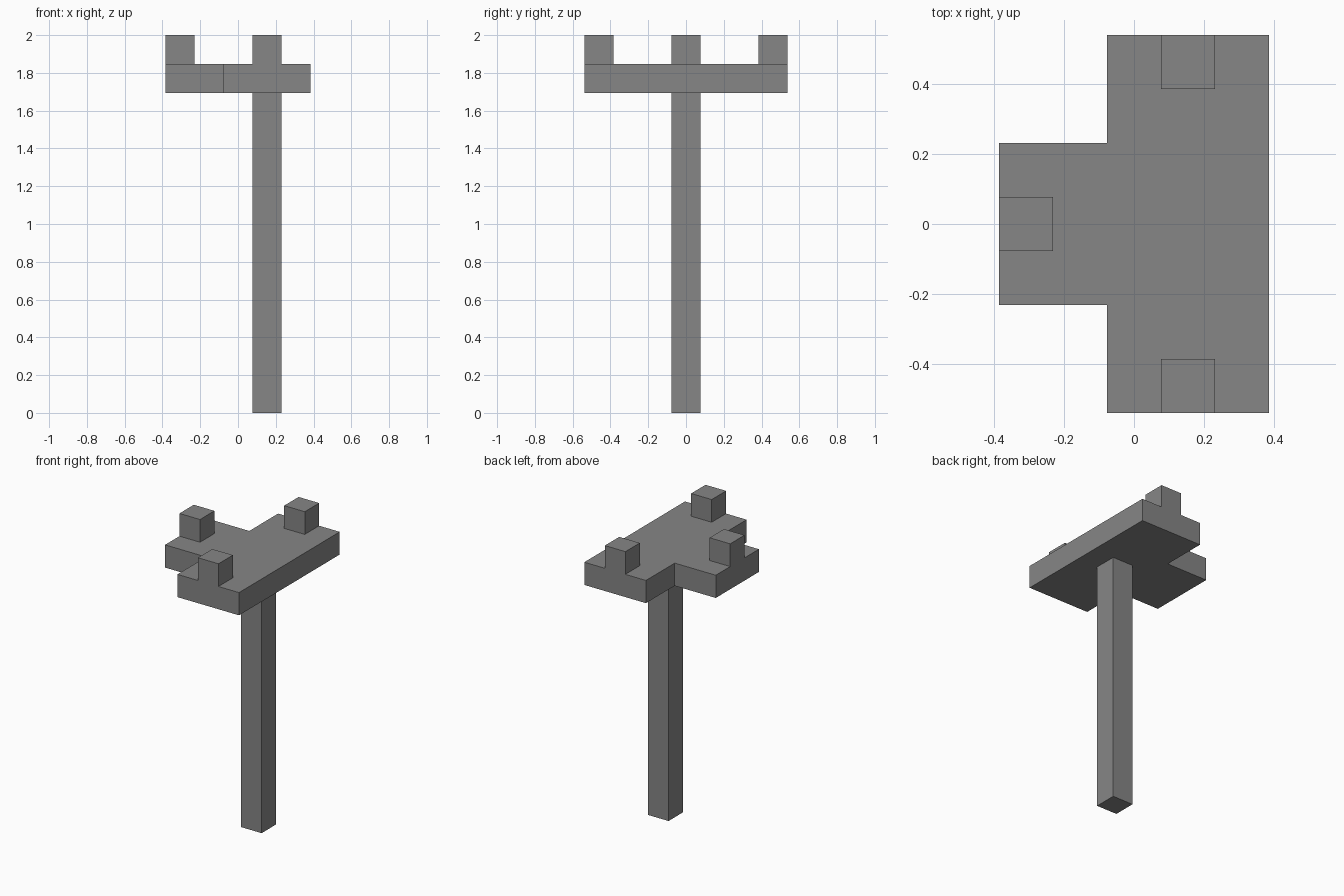
import bpy
import bmesh

if "Cube" in bpy.data.objects:
    bpy.data.objects.remove(bpy.data.objects["Cube"], do_unlink=True)

U = 2 / 13  # one block: the model is 13 blocks tall

grey = bpy.data.materials.new("stone grey")
grey.use_nodes = True
colour = (0.24, 0.24, 0.24, 1)
grey.diffuse_color = colour
grey.node_tree.nodes["Principled BSDF"].inputs["Base Color"].default_value = colour


def prism(name, outline, bottom, top):
    """Extrude a counter-clockwise outline, in block units, from bottom to top."""
    bm = bmesh.new()
    base = bm.faces.new([bm.verts.new((x * U, y * U, bottom * U)) for x, y in outline])
    up = bmesh.ops.extrude_face_region(bm, geom=[base], use_keep_orig=True)
    moved = [v for v in up["geom"] if isinstance(v, bmesh.types.BMVert)]
    bmesh.ops.translate(bm, verts=moved, vec=(0, 0, (top - bottom) * U))
    bmesh.ops.recalc_face_normals(bm, faces=bm.faces)
    mesh = bpy.data.meshes.new(name)
    bm.to_mesh(mesh)
    bm.free()
    mesh.materials.append(grey)
    obj = bpy.data.objects.new(name, mesh)
    bpy.context.collection.objects.link(obj)
    return obj


def block(name, x, y, bottom, top):
    """A one-block-wide square column centred on x, y."""
    h = 0.5
    return prism(name, [(x - h, y - h), (x + h, y - h), (x + h, y + h), (x - h, y + h)], bottom, top)


# Pole
block("pole", 1, 0, 0, 11)

# T-shaped platform, mirrored across the y axis
half = [(-2.5, -1.5), (-0.5, -1.5), (-0.5, -3.5), (2.5, -3.5)]
prism("platform", half + [(x, -y) for x, y in reversed(half)], 11, 12)

# Pegs at the end of each arm
for name, x, y in (("front_peg", 1, -3), ("back_peg", 1, 3), ("right_peg", -2, 0)):
    block(name, x, y, 12, 13)
